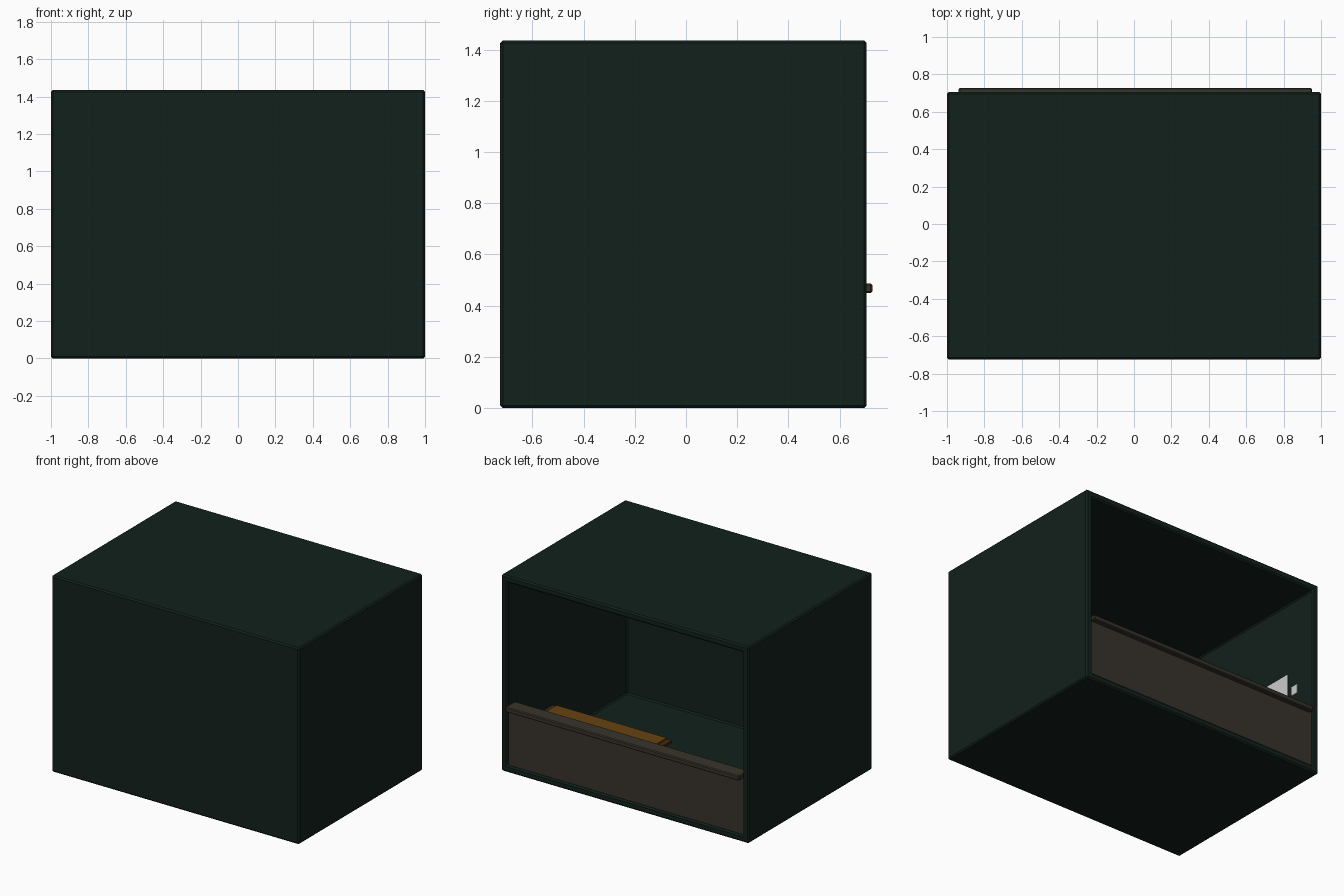
import bpy, bmesh
from mathutils import Vector

if "Cube" in bpy.data.objects:
    bpy.data.objects.remove(bpy.data.objects["Cube"])


def material(name, rgb):
    m = bpy.data.materials.new(name)
    m.diffuse_color = (*rgb, 1)
    m.use_nodes = True
    m.node_tree.nodes["Principled BSDF"].inputs["Base Color"].default_value = m.diffuse_color
    return m


GREEN = material("dark_green", (0.006, 0.015, 0.011))
STONE = material("stone", (0.04, 0.034, 0.025))
ORANGE = material("orange_wood", (0.13, 0.055, 0.005))
BROWN = material("brown_wood", (0.06, 0.025, 0.004))


def finish(name, bm, mat, bevel):
    me = bpy.data.meshes.new(name)
    bm.to_mesh(me)
    bm.free()
    ob = bpy.data.objects.new(name, me)
    bpy.context.collection.objects.link(ob)
    if mat:
        me.materials.append(mat)
    if bevel:
        mod = ob.modifiers.new("bevel", 'BEVEL')
        mod.width = bevel
        mod.segments = 1
    return ob


def box_mesh(lo, hi):
    bm = bmesh.new()
    bmesh.ops.create_cube(bm, size=1)
    lo, hi = Vector(lo), Vector(hi)
    for v in bm.verts:
        v.co = Vector(((lo[i] + hi[i]) / 2 + v.co[i] * (hi[i] - lo[i]) for i in range(3)))
    return bm


def box(name, lo, hi, mat=None, bevel=0.0):
    return finish(name, box_mesh(lo, hi), mat, bevel)


# Room shell, open towards the back
WALL = 0.05
bm = box_mesh((-1, -0.725, 0), (1, 0.705, 1.435))
bm.normal_update()
opening = max(bm.faces, key=lambda f: f.normal.y)
bmesh.ops.inset_region(bm, faces=[opening], thickness=WALL, use_even_offset=True)
cavity = bmesh.ops.extrude_face_region(bm, geom=[opening])
bmesh.ops.translate(bm, vec=(0, -1.38, 0),
                    verts=[g for g in cavity['geom'] if isinstance(g, bmesh.types.BMVert)])
if opening.is_valid:
    bm.faces.remove(opening)
bmesh.ops.recalc_face_normals(bm, faces=bm.faces)
finish("room_shell", bm, GREEN, 0.01)

# Half wall across the opening with its counter ledge
box("half_wall", (-0.955, 0.635, 0.04), (0.955, 0.692, 0.46), STONE)
box("counter_ledge", (-0.937, 0.615, 0.45), (0.952, 0.727, 0.486), STONE, 0.006)

# Desk behind the counter
X0, X1, Y0, Y1, TOP = -0.09, 0.88, 0.285, 0.62, 0.365
box("desk_top", (X0 + 0.04, Y0 + 0.01, TOP - 0.02), (X1 - 0.04, Y1, TOP), ORANGE)
box("desk_frame", (X0, Y0, TOP - 0.03), (X1, Y1, TOP - 0.012), BROWN, 0.003)
for x in (X0 + 0.06, X1 - 0.09):
    for y in (Y0 + 0.03, Y1 - 0.06):
        box("desk_leg", (x, y, WALL), (x + 0.03, y + 0.03, TOP - 0.03), BROWN)

# Door and light switch on the inner side wall
box("door", (-0.951, 0.08, WALL), (-0.945, 0.45, 0.85))
box("light_switch", (-0.951, 0.49, 0.67), (-0.945, 0.55, 0.735))
